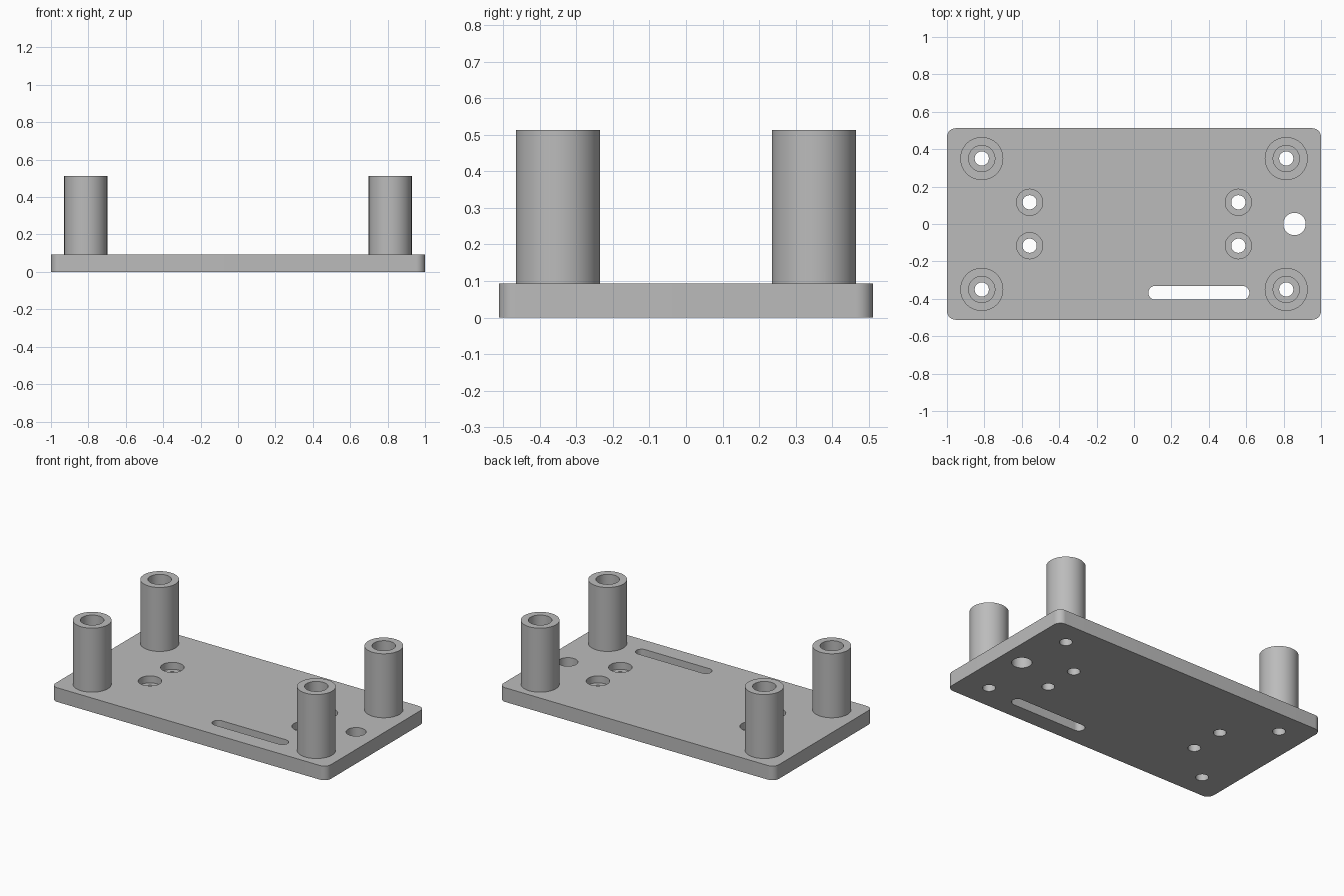
import bpy
import bmesh
from math import cos, sin, pi

if "Cube" in bpy.data.objects:
    bpy.data.objects.remove(bpy.data.objects["Cube"], do_unlink=True)

PLATE_TOP, POST_TOP, SEAT = 0.093, 0.513, 0.047
SIGNS = [(sx, sy) for sx in (-1, 1) for sy in (-1, 1)]

grey = bpy.data.materials.new("plain grey")
grey.use_nodes = True
colour = (0.5, 0.5, 0.5, 1)
grey.diffuse_color = colour
grey.node_tree.nodes["Principled BSDF"].inputs["Base Color"].default_value = colour


def rounded_prism(name, x, y, hx, hy, r, z0, z1, steps=16):
    """Upright prism with rounded corners; a cylinder when hx = hy = r."""
    bm = bmesh.new()
    ring = []
    corners = [(1, 1), (-1, 1), (-1, -1), (1, -1)]
    for q, (sx, sy) in enumerate(corners):
        for i in range(steps + 1):
            a = (q + i / steps) * pi / 2
            ring.append(bm.verts.new((x + sx * (hx - r) + r * cos(a),
                                      y + sy * (hy - r) + r * sin(a), z0)))
    bmesh.ops.remove_doubles(bm, verts=ring, dist=0.0001)
    base = bm.faces.new([v for v in ring if v.is_valid])
    top = bmesh.ops.extrude_face_region(bm, geom=[base], use_keep_orig=True)["geom"]
    bmesh.ops.translate(bm, vec=(0, 0, z1 - z0),
                        verts=[v for v in top if isinstance(v, bmesh.types.BMVert)])
    bmesh.ops.recalc_face_normals(bm, faces=bm.faces[:])
    mesh = bpy.data.meshes.new(name)
    bm.to_mesh(mesh)
    bm.free()
    mesh.materials.append(grey)
    ob = bpy.data.objects.new(name, mesh)
    bpy.context.scene.collection.objects.link(ob)
    return ob


def cylinder(name, x, y, r, z0, z1):
    return rounded_prism(name, x, y, r, r, r, z0, z1)


def combine(target, parts, operation):
    """Apply each part to the target, then discard the helper."""
    bpy.context.view_layer.objects.active = target
    for part in parts:
        part.hide_render = True
        mod = target.modifiers.new(operation.lower(), "BOOLEAN")
        mod.operation, mod.solver, mod.object = operation, "EXACT", part
        bpy.ops.object.modifier_apply(modifier=mod.name)
        bpy.data.objects.remove(part, do_unlink=True)


# Base plate with four corner posts
plate = rounded_prism("mounting_plate", 0, 0, 1, 0.512, 0.047, 0, PLATE_TOP)
posts = [cylinder("post", sx * 0.814, sy * 0.35, 0.115, SEAT, POST_TOP)
         for sx, sy in SIGNS]
combine(plate, posts, "UNION")

# Stepped screw holes through the posts and the inner pattern
cutters = []
for px, py, top in ((0.814, 0.35, POST_TOP), (0.558, 0.116, PLATE_TOP)):
    for sx, sy in SIGNS:
        cutters.append(cylinder("counterbore", sx * px, sy * py, 0.07, SEAT, top + 0.1))
        cutters.append(cylinder("screw_hole", sx * px, sy * py, 0.038, -0.1, SEAT + 0.02))

# Cable hole and long slot
cutters.append(cylinder("cable_hole", 0.858, 0, 0.06, -0.1, 0.2))
cutters.append(rounded_prism("slot", 0.347, -0.368, 0.27, 0.037, 0.037, -0.1, 0.2))
combine(plate, cutters, "DIFFERENCE")

# Smooth round walls, crisp edges
bpy.ops.object.select_all(action="DESELECT")
plate.select_set(True)
bpy.context.view_layer.objects.active = plate
bpy.ops.object.shade_smooth_by_angle(angle=pi / 6)
